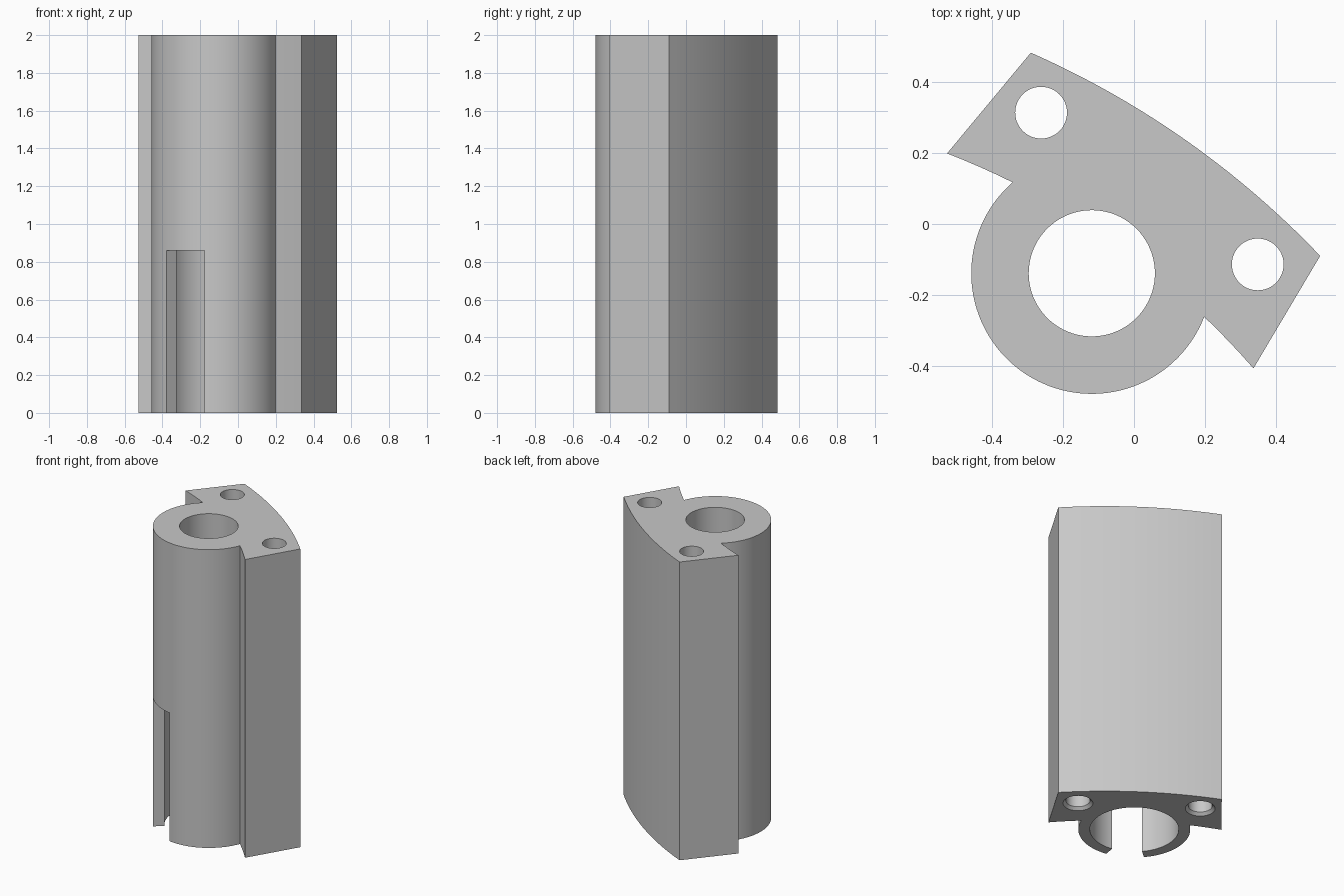
import bpy
import bmesh
from math import cos, sin, radians

default = bpy.data.objects.get("Cube")
if default:
    bpy.data.objects.remove(default, do_unlink=True)

HEIGHT = 2.0
TUBE = (-0.119, -0.139)      # axis of the round sleeve
RIM = (-1.32, -1.85)         # shared centre of the curved flange faces
SLEEVE_DEPTH = 0.86          # wide lower bore and its slot

grey = bpy.data.materials.new("light_grey")
grey.use_nodes = True
colour = (0.58, 0.58, 0.58, 1)
grey.diffuse_color = colour
grey.node_tree.nodes["Principled BSDF"].inputs["Base Color"].default_value = colour


def arc(centre, radius, start, end, steps):
    """Points along an arc, angles in degrees, both ends included."""
    angles = [radians(start + (end - start) * i / steps) for i in range(steps + 1)]
    return [(centre[0] + radius * cos(a), centre[1] + radius * sin(a)) for a in angles]


def circle(centre, radius, steps):
    return arc(centre, radius, 0, 360, steps)[:-1]


def loft(name, sections):
    """Closed solid through (z, outline) sections of equal point count."""
    bm = bmesh.new()
    rings = [[bm.verts.new((x, y, z)) for x, y in pts] for z, pts in sections]
    count = len(rings[0])
    for low, high in zip(rings, rings[1:]):
        for i in range(count):
            j = (i + 1) % count
            bm.faces.new((low[i], low[j], high[j], high[i]))
    bm.faces.new(rings[0][::-1])
    bm.faces.new(rings[-1])
    bmesh.ops.recalc_face_normals(bm, faces=bm.faces)
    mesh = bpy.data.meshes.new(name)
    bm.to_mesh(mesh)
    bm.free()
    mesh.materials.append(grey)
    obj = bpy.data.objects.new(name, mesh)
    bpy.context.collection.objects.link(obj)
    return obj


# Body: curved flange merged with the round sleeve
outline = (arc(RIM, 2.55, 66.2, 43.65, 20)
           + arc(RIM, 2.197, 41.05, 46.3, 4)
           + arc(TUBE, 0.34, -21.3, -229.0, 72)[1:-1]
           + arc(RIM, 2.197, 63.6, 68.85, 4))
body = loft("bearing_holder", [(0, outline), (HEIGHT, outline)])

# Narrow bore through the whole sleeve
narrow = circle(TUBE, 0.178, 80)
cutters = [loft("bore_cutter", [(0.5, narrow), (HEIGHT + 0.1, narrow)])]

# Wide lower bore with a wedge-shaped slot through the wall
keyhole = arc(TUBE, 0.27, 260, 580, 80) + arc(TUBE, 0.45, 220, 260, 4)
cutters.append(loft("slot_cutter", [(-0.1, keyhole), (SLEEVE_DEPTH, keyhole)]))

# Screw holes, chamfered at the bottom
for centre in ((-0.262, 0.314), (0.349, -0.114)):
    sections = [(-0.02, 0.111), (0.018, 0.073), (HEIGHT + 0.1, 0.073)]
    cutters.append(loft("screw_hole_cutter",
                        [(z, circle(centre, r, 48)) for z, r in sections]))

bpy.ops.object.select_all(action="DESELECT")
bpy.context.view_layer.objects.active = body
body.select_set(True)
for cutter in cutters:
    cutter.hide_render = True
    cut = body.modifiers.new("cut", "BOOLEAN")
    cut.operation = "DIFFERENCE"
    cut.solver = "EXACT"
    cut.object = cutter
    bpy.ops.object.modifier_apply(modifier=cut.name)
    bpy.data.objects.remove(cutter, do_unlink=True)

bpy.ops.object.shade_smooth_by_angle(angle=radians(25))
